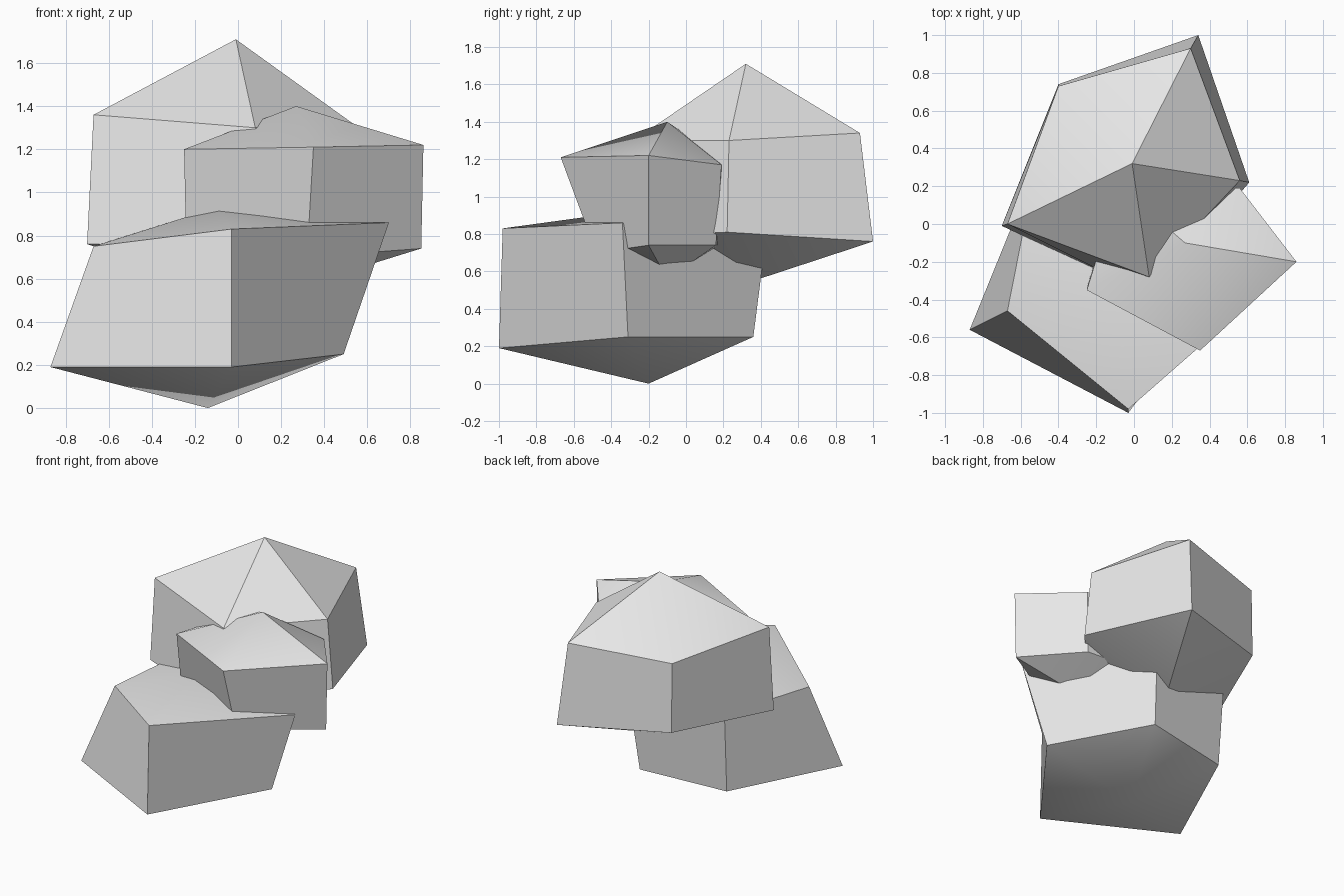
import bpy
import bmesh
from mathutils import Vector

default_cube = bpy.data.objects.get("Cube")
if default_cube:
    bpy.data.objects.remove(default_cube, do_unlink=True)

# Plain stone colour
stone = bpy.data.materials.new("light_grey_stone")
stone.use_nodes = True
stone_colour = (0.8, 0.8, 0.8, 1)
stone.diffuse_color = stone_colour
stone.node_tree.nodes["Principled BSDF"].inputs["Base Color"].default_value = stone_colour


def build_rock(name, top, upper_ring, lower_ring, bottom):
    """Five-sided boulder: a peak, two rings of corners and a bottom point."""
    bm = bmesh.new()
    peak = bm.verts.new(Vector(top))
    base = bm.verts.new(Vector(bottom))
    upper = [bm.verts.new(Vector(corner)) for corner in upper_ring]
    lower = [bm.verts.new(Vector(corner)) for corner in lower_ring]
    sides = len(upper)
    for i in range(sides):
        j = (i + 1) % sides
        bm.faces.new((peak, upper[i], upper[j]))
        bm.faces.new((upper[i], lower[i], lower[j], upper[j]))
        bm.faces.new((base, lower[j], lower[i]))
    bmesh.ops.recalc_face_normals(bm, faces=bm.faces[:])

    mesh = bpy.data.meshes.new(name)
    bm.to_mesh(mesh)
    bm.free()
    mesh.materials.append(stone)
    rock = bpy.data.objects.new(name, mesh)
    bpy.context.collection.objects.link(rock)

    # Soft shading on shallow facets, crisp edges elsewhere
    bpy.ops.object.select_all(action='DESELECT')
    rock.select_set(True)
    bpy.context.view_layer.objects.active = rock
    bpy.ops.object.shade_smooth_by_angle()
    return rock


# Large boulder resting on the ground
build_rock(
    "bottom_rock",
    top=(-.1, -.25, .93),
    upper_ring=[(-.67, -.46, .75), (-.03, -.98, .83), (.7, -.34, .86),
                (.16, .43, .8), (-.52, .3, .8)],
    lower_ring=[(-.87, -.56, .19), (-.03, -1, .19), (.49, -.31, .25),
                (.12, .36, .25), (-.51, .26, .22)],
    bottom=(-.14, -.2, 0),
)

# Smaller boulder wedged on the front left
build_rock(
    "middle_rock",
    top=(.27, -.1, 1.4),
    upper_ring=[(-.25, -.35, 1.2), (.35, -.67, 1.21), (.86, -.2, 1.22),
                (.56, .19, 1.17), (-.08, .2, 1.2)],
    lower_ring=[(-.24, -.3, .74), (.32, -.48, .7), (.85, -.2, .74),
                (.53, .16, .74), (-.06, .2, .74)],
    bottom=(.27, -.1, .56),
)

# Tall boulder perched at the back
build_rock(
    "top_rock",
    top=(-.01, .32, 1.71),
    upper_ring=[(-.67, 0, 1.36), (.08, -.28, 1.3), (.56, .23, 1.3),
                (.3, .93, 1.34), (-.4, .73, 1.3)],
    lower_ring=[(-.7, -.01, .76), (.09, -.38, .78), (.61, .22, .81),
                (.34, 1, .76), (-.4, .74, .8)],
    bottom=(-.02, .3, .53),
)
